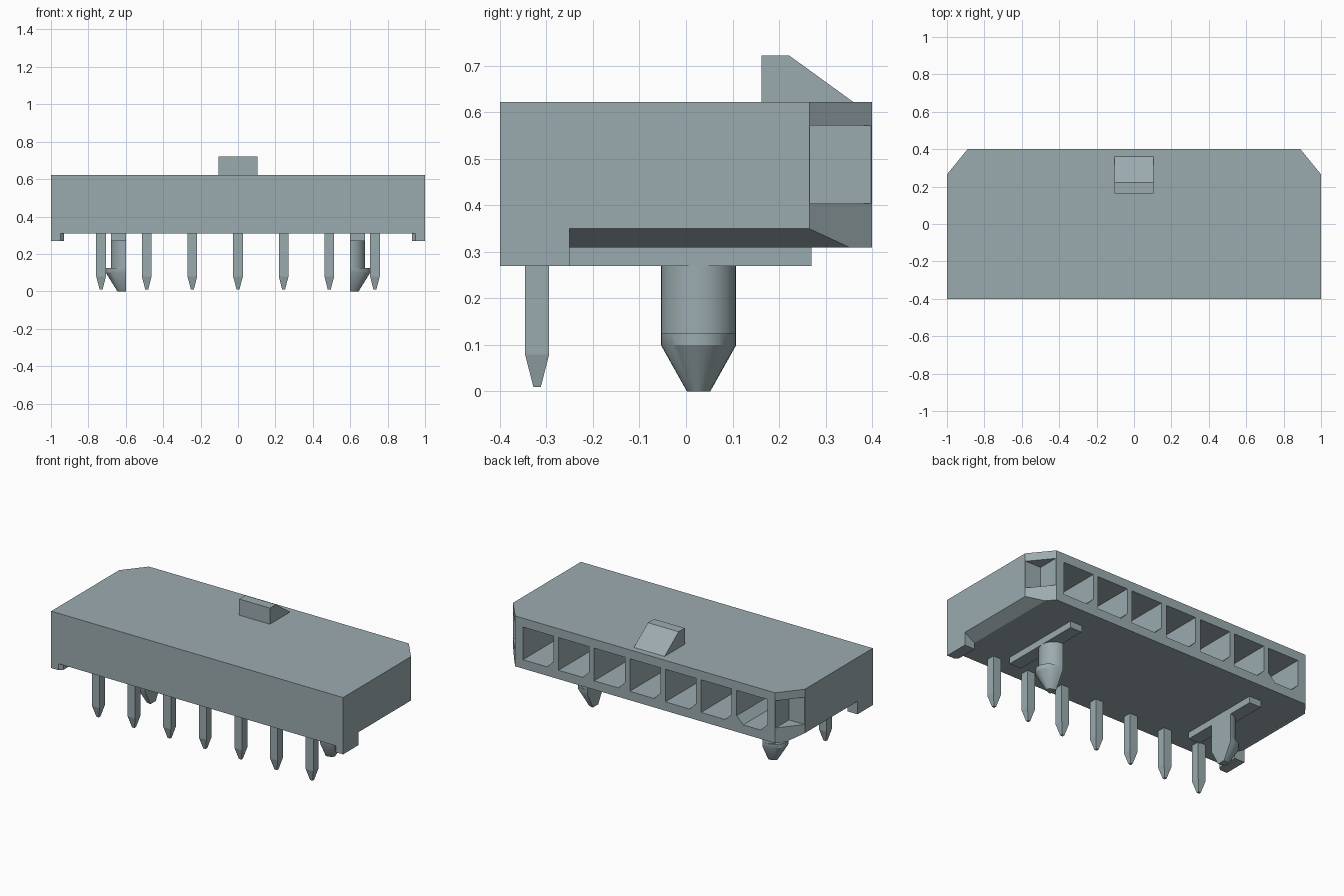
import bpy, bmesh, math
from mathutils import Vector

if "Cube" in bpy.data.objects:
    bpy.data.objects.remove(bpy.data.objects["Cube"])

# Single moulded-plastic colour
grey = bpy.data.materials.new("blue_grey")
grey.use_nodes = True
COLOUR = (0.33, 0.41, 0.43, 1)
grey.diffuse_color = COLOUR
grey.node_tree.nodes["Principled BSDF"].inputs["Base Color"].default_value = COLOUR

PITCH = 0.244
PIN_XS = [PITCH * i for i in range(-3, 4)]


def loft(bm, rings):
    """Skin a list of equal-length point rings and cap both ends."""
    rows = [[bm.verts.new(p) for p in ring] for ring in rings]
    n = len(rows[0])
    for a, b in zip(rows, rows[1:]):
        for i in range(n):
            j = (i + 1) % n
            bm.faces.new((a[i], a[j], b[j], b[i]))
    bm.faces.new(rows[0][::-1])
    bm.faces.new(rows[-1])


def prism(bm, pts, axis, lo, hi):
    """Extrude a 2D outline along axis x (yz), y (xz) or z (xy)."""
    place = {"x": lambda p, t: (t, p[0], p[1]),
             "y": lambda p, t: (p[0], t, p[1]),
             "z": lambda p, t: (p[0], p[1], t)}[axis]
    loft(bm, [[place(p, t) for p in pts] for t in (lo, hi)])


def finish(name, bm, smooth=False):
    bmesh.ops.remove_doubles(bm, verts=bm.verts, dist=1e-5)
    bmesh.ops.dissolve_degenerate(bm, edges=bm.edges, dist=1e-5)
    bmesh.ops.recalc_face_normals(bm, faces=bm.faces)
    mesh = bpy.data.meshes.new(name)
    bm.to_mesh(mesh)
    bm.free()
    mesh.materials.append(grey)
    ob = bpy.data.objects.new(name, mesh)
    bpy.context.collection.objects.link(ob)
    if smooth:
        bpy.ops.object.select_all(action="DESELECT")
        ob.select_set(True)
        bpy.context.view_layer.objects.active = ob
        bpy.ops.object.shade_smooth_by_angle(angle=math.radians(30))
    return ob


def rect(x0, x1, y0, y1):
    return [(x0, y0), (x1, y0), (x1, y1), (x0, y1)]


# Housing with clipped rear corners
bm = bmesh.new()
prism(bm, [(-1, -0.4), (1, -0.4), (1, 0.265), (0.89, 0.4), (-0.89, 0.4), (-1, 0.265)],
      "z", 0.31, 0.622)
housing = finish("housing", bm)

# Cutter: contact cavities, corner pockets and lower side bevels
bm = bmesh.new()
for i, x in enumerate(PIN_XS):
    l, r, b, t, c = x - 0.105, x + 0.105, 0.365, 0.567, 0.045
    outline = [(l, t), (l, b + c), (l + c, b)]
    outline += [(r - c, b), (r, b + c)] if i == 0 else [(r, b)]
    outline.append((r, t))
    prism(bm, outline, "y", -0.25, 0.5)
for s in (-1, 1):
    prism(bm, [(s * x, y) for x, y in rect(0.892, 1.1, 0.267, 0.5)], "z", 0.404, 0.572)
    prism(bm, [(s * 0.895, 0.29), (s * 1.07, 0.29), (s * 1.07, 0.39)], "y", -0.25, 0.55)
cutter = finish("housing_cutter", bm)
cutter.hide_render = True

mod = housing.modifiers.new("cut", "BOOLEAN")
mod.operation = "DIFFERENCE"
mod.solver = "EXACT"
mod.object = cutter
bpy.ops.object.select_all(action="DESELECT")
housing.select_set(True)
bpy.context.view_layer.objects.active = housing
bpy.ops.object.modifier_apply(modifier=mod.name)
bpy.data.objects.remove(cutter)

# Locking ramp on top
bm = bmesh.new()
prism(bm, [(0.162, 0.622), (0.36, 0.622), (0.222, 0.722), (0.162, 0.722)],
      "x", -0.105, 0.105)
finish("locking_ramp", bm)

for s, side in ((1, "left"), (-1, "right")):
    # Front corner foot
    bm = bmesh.new()
    prism(bm, [(s * x, y) for x, y in
               [(1, -0.4), (1, -0.25), (0.93, -0.25), (0.93, -0.38), (0.95, -0.4)]],
          "z", 0.27, 0.31)
    finish(side + "_foot", bm)

    # Standoff rib under the housing
    bm = bmesh.new()
    prism(bm, [(s * x, y) for x, y in rect(0.6, 0.68, -0.25, 0.27)], "z", 0.27, 0.31)
    finish(side + "_rib", bm)

    # Half-round snap peg with barb and tapered tip
    bm = bmesh.new()
    rings = []
    for z, rx, ry in [(0.27, 0.08, 0.081), (0.125, 0.08, 0.081), (0.125, 0.107, 0.081),
                      (0.1, 0.107, 0.081), (0, 0.045, 0.025)]:
        angles = [math.pi * (k / 16 - 0.5) for k in range(17)]
        rings.append([Vector((s * (0.6 + rx * math.cos(a)), 0.027 + ry * math.sin(a), z))
                      for a in angles])
    loft(bm, rings)
    finish(side + "_snap_peg", bm, smooth=True)

# Solder pins with tapered tips, and the contacts inside the cavities
for i, x in enumerate(PIN_XS):
    bm = bmesh.new()
    rings = []
    for z, h in [(0.33, 0.026), (0.08, 0.026), (0.01, 0.008)]:
        rings.append([(px, py, z) for px, py in rect(x - h, x + h, -0.32 - h, -0.32 + h)])
    loft(bm, rings)
    finish(f"solder_pin_{i + 1}", bm)
    bm = bmesh.new()
    prism(bm, rect(x - 0.026, x + 0.026, 0.44, 0.492), "y", -0.27, 0.0)
    finish(f"contact_{i + 1}", bm)
